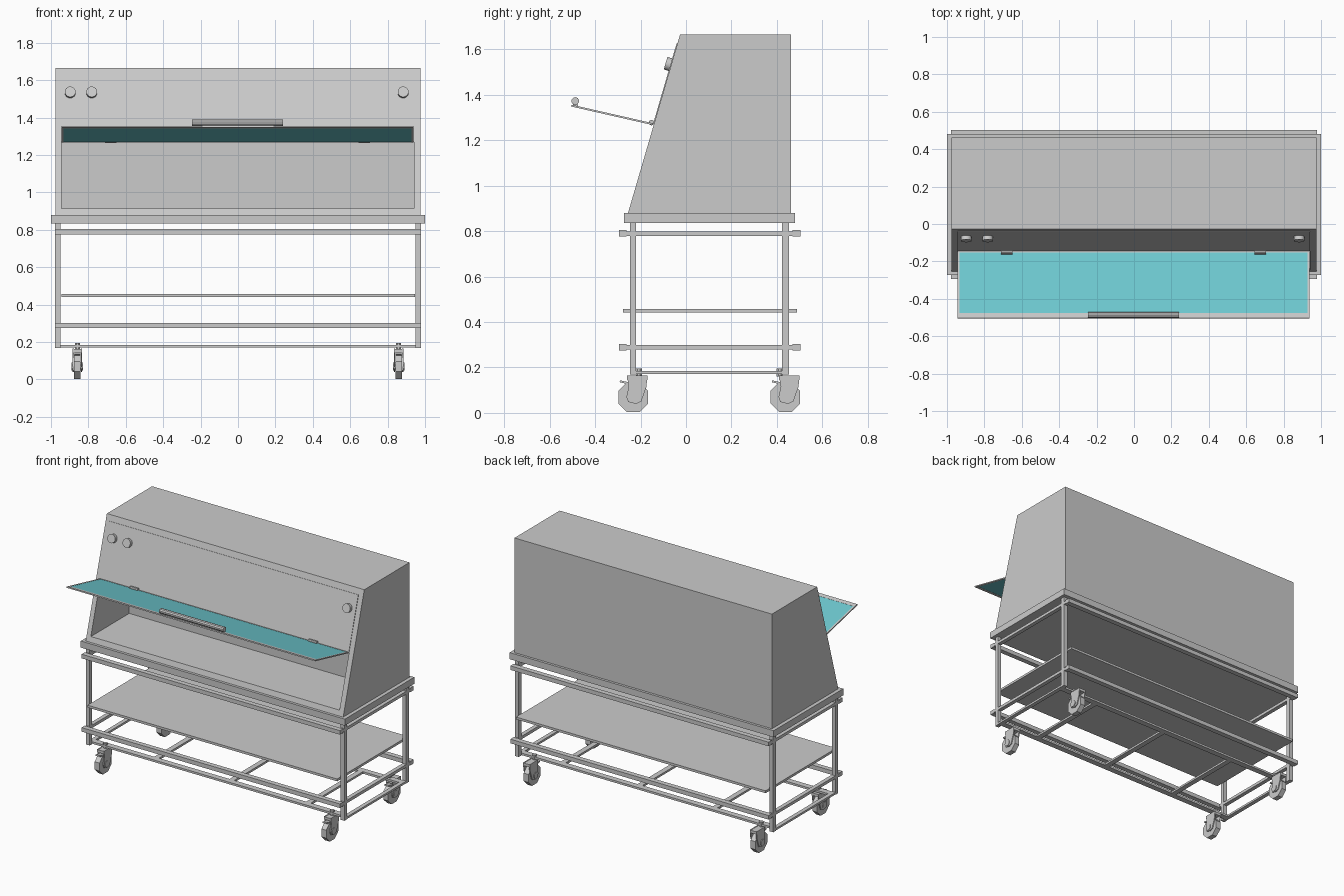
import bpy
from math import pi, sin, cos
from mathutils import Matrix, Vector

cube = bpy.data.objects.get("Cube")
if cube:
    bpy.data.objects.remove(cube, do_unlink=True)


def material(name, rgb):
    m = bpy.data.materials.new(name)
    m.use_nodes = True
    m.diffuse_color = (*rgb, 1)
    m.node_tree.nodes["Principled BSDF"].inputs["Base Color"].default_value = (*rgb, 1)
    return m


STEEL = material("light grey steel", (0.6, 0.6, 0.6))
GLASS = material("turquoise glass", (0.16, 0.6, 0.65))
WORLD = Matrix()


def prism(name, outline, x0, x1, frame=WORLD, mat=STEEL, smooth=False):
    """Extrude a (y, z) outline from x0 to x1, placed in a local frame."""
    n = len(outline)
    verts = [(x, y, z) for x in (x0, x1) for y, z in outline]
    faces = [tuple(range(n))[::-1], tuple(range(n, 2 * n))]
    faces += [(i, (i + 1) % n, n + (i + 1) % n, n + i) for i in range(n)]
    mesh = bpy.data.meshes.new(name)
    mesh.from_pydata([frame @ Vector(v) for v in verts], [], faces)
    mesh.materials.append(mat)
    ob = bpy.data.objects.new(name, mesh)
    bpy.context.collection.objects.link(ob)
    bpy.ops.object.select_all(action='DESELECT')
    bpy.context.view_layer.objects.active = ob
    ob.select_set(True)
    bpy.ops.object.mode_set(mode='EDIT')
    bpy.ops.mesh.select_all(action='SELECT')
    bpy.ops.mesh.normals_make_consistent(inside=False)
    bpy.ops.object.mode_set(mode='OBJECT')
    if smooth:
        bpy.ops.object.shade_smooth_by_angle(angle=0.6)
    return ob


def box(name, x, y, z, frame=WORLD, mat=STEEL):
    outline = [(y[0], z[0]), (y[1], z[0]), (y[1], z[1]), (y[0], z[1])]
    return prism(name, outline, x[0], x[1], frame, mat)


def circle(r, n, cy=0, cz=0):
    return [(cy + r * cos(2 * pi * (i + .5) / n), cz + r * sin(2 * pi * (i + .5) / n))
            for i in range(n)]


def turn(origin, angle, axis='X'):
    return Matrix.Translation(origin) @ Matrix.Rotation(angle, 4, axis)


# Hood with sloped front and hollow working chamber
hood = prism("hood", [(-.255, .88), (.463, .88), (.463, 1.665), (-.026, 1.665)], -.975, .975)
cutter = box("chamber_cutter", (-.943, .94), (-.5, .17), (.915, 1.27))
cutter.hide_render = True
cut = hood.modifiers.new("chamber", 'BOOLEAN')
cut.operation = 'DIFFERENCE'
cut.solver = 'EXACT'
cut.object = cutter
bpy.context.view_layer.objects.active = hood
bpy.ops.object.modifier_apply(modifier=cut.name)
bpy.data.objects.remove(cutter, do_unlink=True)

# Sloped control panel with knobs
slope = turn((0, -.141, 1.27), -.284)
box("control_panel", (-.945, .94), (-.004, .002), (.002, .37), slope)
for i, x in enumerate((-.897, -.782, .883)):
    knob = slope @ turn((x, 0, .272), pi / 2, 'Z')
    # Local x of the knob runs through the panel
    prism(f"knob_{i + 1}", circle(.029, 20), -.026, 0, knob, smooth=True)

# Outlets on the chamber's back wall
for i, x in enumerate((-.765, -.578, .572, .757)):
    box(f"outlet_plate_{i + 1}", (x - .053, x + .053), (.164, .172), (1.162, 1.266))
    port = turn((x, .166, 1.215), pi / 2, 'Z')
    prism(f"outlet_ring_{i + 1}", circle(.05, 24), -.008, 0, port, smooth=True)

# Raised glass flap, its frame, handle and hinges
flap = turn((0, -.145, 1.27), -.224)
left, right, tip = -.945, .938, -.369
for name, x, y in (("front", (left, right), (tip, tip + .028)),
                   ("back", (left, right), (-.008, 0)),
                   ("right", (left, left + .011), (tip + .028, -.008)),
                   ("left", (right - .011, right), (tip + .028, -.008))):
    box(f"flap_frame_{name}", x, y, (-.004, .004), flap)
box("flap_glass", (left + .011, right - .011), (tip + .028, -.008), (-.003, .003), flap, GLASS)
prism("flap_handle", circle(.017, 10, -.487, 1.372), -.245, .24, smooth=True)
box("handle_base", (-.19, .19), (tip + .006, tip + .028), (.003, .012), flap)
for i, x in enumerate((-.68, .675)):
    prism(f"hinge_{i + 1}", circle(.012, 10, -.152, 1.277), x - .03, x + .03, smooth=True)

# Worktop, shelf and trolley frame
box("worktop", (-1, 1), (-.273, .48), (.835, .88))
box("shelf", (-.945, .945), (-.277, .489), (.441, .457))
for sx, side in ((-1, "right"), (1, "left")):
    span = sorted((sx * .95, sx * .978))
    for end, y in (("front", (-.247, -.22)), ("back", (.423, .453))):
        box(f"{end}_{side}_leg", span, y, (.168, .835))
    for level, z in (("upper", .789), ("lower", .288)):
        box(f"{level}_{side}_side_rail", span, (-.262, .469), (z - .01, z + .01))
    box(f"bottom_{side}_rail", span, (-.22, .423), (.17, .184))
for end, y in (("front", (-.295, -.261)), ("back", (.468, .503))):
    for level, z in (("upper", .79), ("lower", .288)):
        box(f"{level}_{end}_rail", (-.978, .978), y, (z - .014, z + .014))
for end, y in (("front", (-.22, -.18)), ("back", (.383, .423))):
    box(f"bottom_{end}_rail", (-.95, .95), y, (.17, .184))
for i, x in enumerate((-.49, .08, .66)):
    box(f"bottom_crossbar_{i + 1}", (x - .018, x + .018), (-.18, .383), (.17, .184))

# Castors: faceted wheel, fork cheeks, cap, brake pedal and bolt
CHEEK = [(-.028, .165), (.062, .165), (.058, .115), (.035, .05), (.012, .04),
         (-.022, .048), (-.03, .07), (-.02, .115)]
for sx, side in ((-1, "right"), (1, "left")):
    for end, y in (("front", -.232), ("back", .437)):
        name = f"{end}_{side}_castor"
        at = Matrix.Translation((sx * .859, y, 0))
        prism(name + "_wheel", circle(.071, 8, 0, .069), -.018, .018, at)
        prism(name + "_hub", circle(.022, 8, 0, .069), -.03, .03, at)
        for s in (-1, 1):
            cheek = sorted((s * .019, s * .026))
            prism(f"{name}_cheek_{'left' if s > 0 else 'right'}", CHEEK, *cheek, at)
        box(name + "_cap", (-.026, .026), (-.028, .062), (.145, .163), at)
        prism(name + "_pedal", [(-.06, .135), (-.02, .125), (-.02, .135), (-.058, .143)],
              -.016, .016, at)
        bolt = turn((sx * .859, -.207 if end == "front" else .412, 0), pi / 2, 'Y')
        prism(name + "_bolt", circle(.014, 8), -.196, -.16, bolt)
